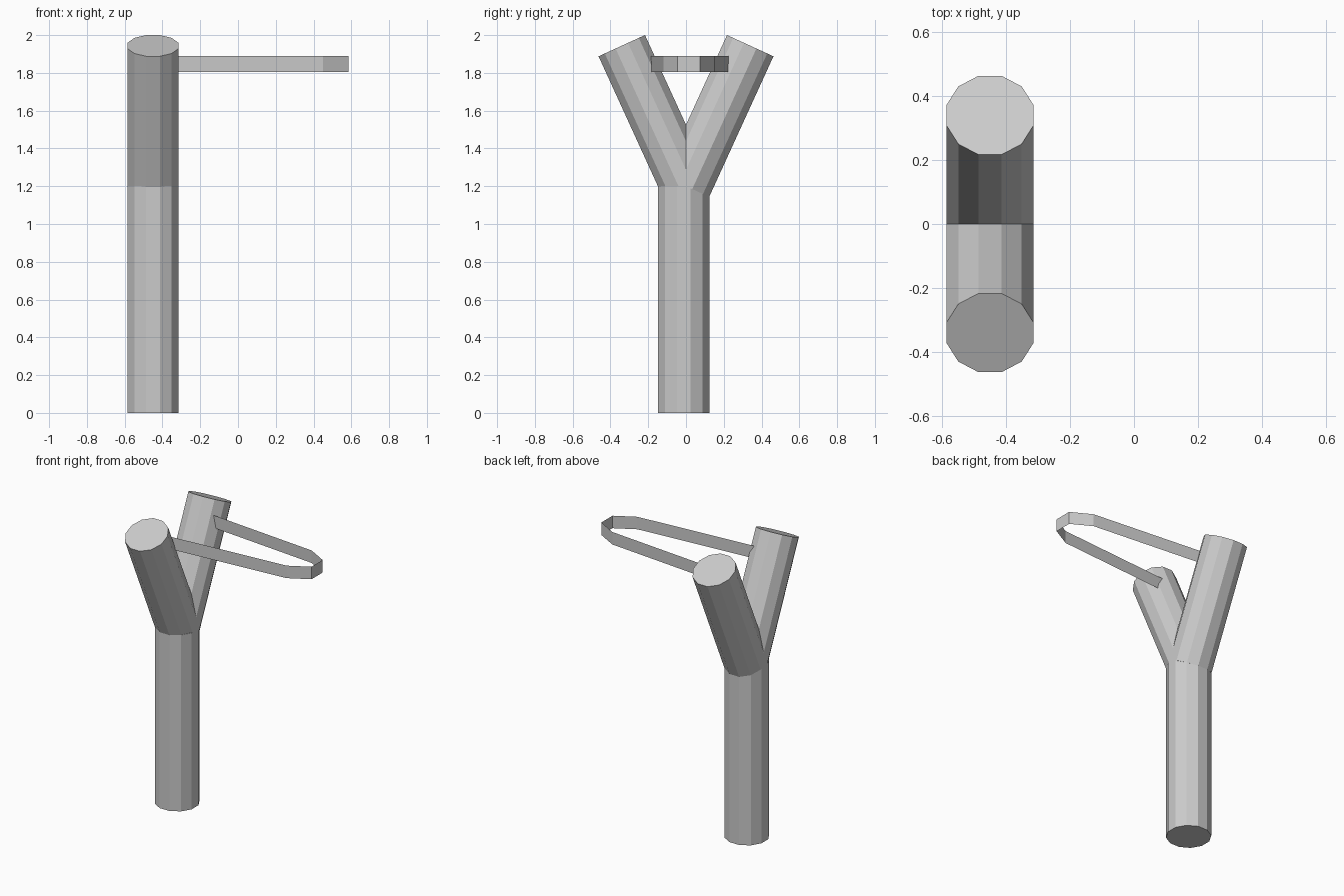
import bpy
import bmesh
from math import atan2, radians
from mathutils import Matrix, Vector

cube = bpy.data.objects.get("Cube")
if cube:
    bpy.data.objects.remove(cube)

POST_X, RADIUS = -0.45, 0.14

grey = bpy.data.materials.new("plain grey")
grey.use_nodes = True
colour = (0.6, 0.6, 0.6, 1)
grey.diffuse_color = colour
grey.node_tree.nodes["Principled BSDF"].inputs["Base Color"].default_value = colour


def finish(name, bm):
    mesh = bpy.data.meshes.new(name)
    bm.to_mesh(mesh)
    bm.free()
    mesh.materials.append(grey)
    obj = bpy.data.objects.new(name, mesh)
    bpy.context.collection.objects.link(obj)
    return obj


def rod(name, start, end):
    """Twelve-sided capped rod with a flat face towards each axis."""
    start, end = Vector(start), Vector(end)
    axis = end - start
    tilt = Matrix.Rotation(-atan2(axis.y, axis.z), 4, "X")
    place = Matrix.Translation((start + end) / 2) @ tilt @ Matrix.Rotation(radians(15), 4, "Z")
    bm = bmesh.new()
    bmesh.ops.create_cone(bm, cap_ends=True, segments=12, radius1=RADIUS,
                          radius2=RADIUS, depth=axis.length, matrix=place)
    return finish(name, bm)


# Handle and the two prongs of the fork
rod("handle", (POST_X, -0.012, 0), (POST_X, -0.012, 1.2))
for name, side in (("front_prong", -1), ("back_prong", 1)):
    rod(name, (POST_X, 0, 1.2), (POST_X, side * 0.34, 1.944))

# Thin elastic band, a single sheet stretched out from the prongs
path = [(-0.42, -0.188), (0.45, -0.12), (0.585, -0.045),
        (0.585, 0.075), (0.45, 0.15), (-0.42, 0.232)]
bm = bmesh.new()
rows = [[bm.verts.new((x, y, z)) for x, y in path] for z in (1.805, 1.89)]
for i in range(len(path) - 1):
    bm.faces.new((rows[0][i], rows[0][i + 1], rows[1][i + 1], rows[1][i]))
finish("elastic_band", bm)
